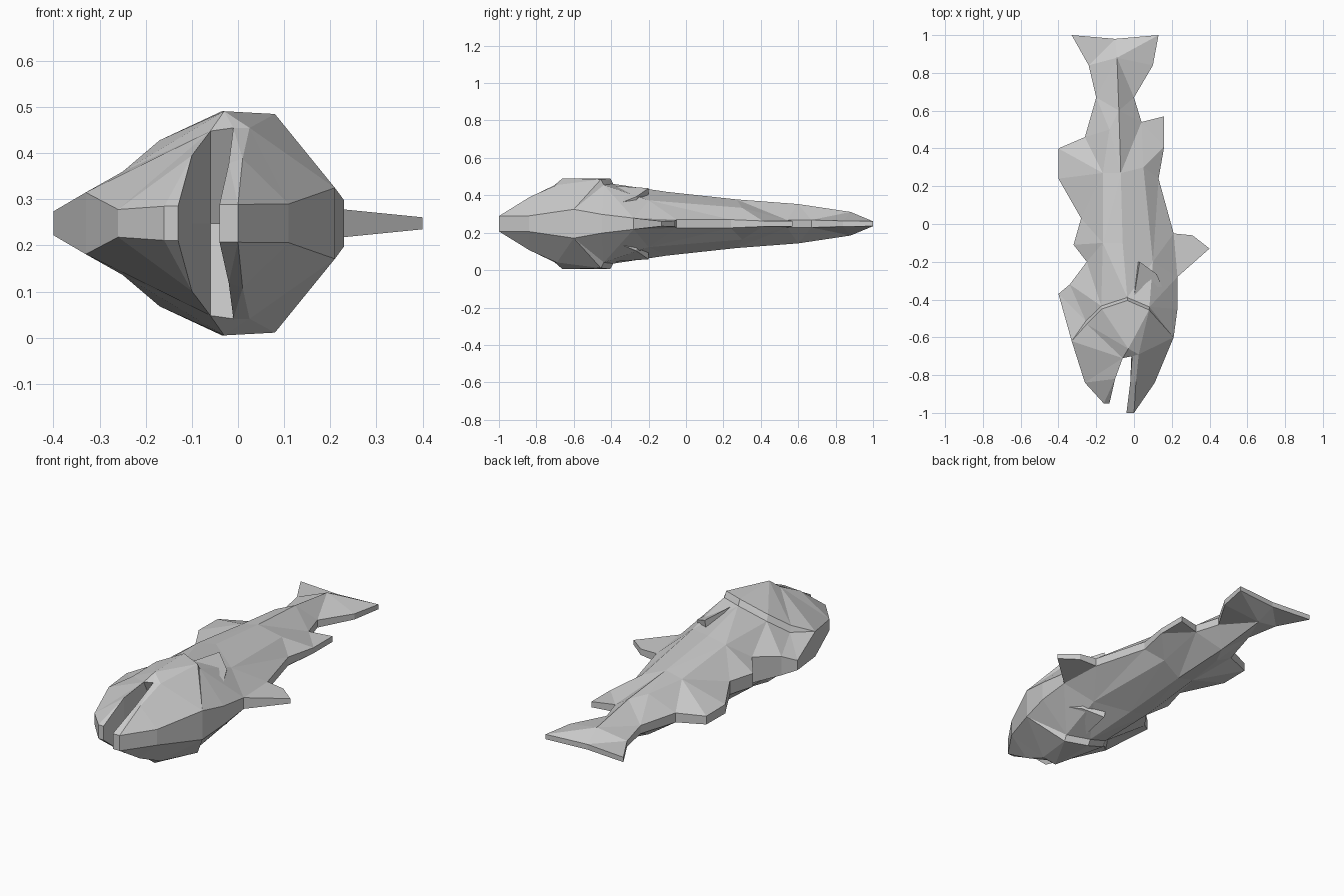
import bpy, bmesh
from mathutils import Vector
from mathutils.geometry import delaunay_2d_cdt

if "Cube" in bpy.data.objects:
    bpy.data.objects.remove(bpy.data.objects["Cube"])

MID = 0.248  # height of the plane of symmetry

# side silhouette of the fish: x, y, half thickness at the rim
outline = [
    # tail and belly side
    (-.33, 1, .013), (-.10, .98, .014), (.13, 1, .013), (.10, .84, .015), (0, .67, .02),
    (.04, .54, .02), (.16, .57, .015), (.16, .41, .015), (.13, .24, .022), (.21, -.05, .022),
    (.31, -.06, .016), (.40, -.13, .013), (.23, -.28, .03), (.23, -.45, .05), (.21, -.60, .077),
    # lower jaw, mouth, upper jaw
    (.11, -.84, .042), (0, -1, .041), (-.04, -1, .041), (-.02, -.84, .13), (-.01, -.70, .207),
    (-.06, -.71, .20), (-.10, -.82, .147), (-.13, -.95, .037), (-.16, -.95, .037),
    (-.26, -.84, .03), (-.33, -.62, .067),
    # dorsal side
    (-.40, -.37, .026), (-.34, -.32, .05), (-.25, -.20, .07), (-.32, -.11, .035),
    (-.28, .03, .035), (-.40, .24, .024), (-.40, .40, .022), (-.26, .46, .025),
    (-.20, .67, .022), (-.24, .84, .015)]
gill = [(-.25, -.53, .112), (-.17, -.45, .18), (-.035, -.405, .243), (.08, -.455, .237)]
gill_step = [(x * 1.02, y + .016, h - .03) for x, y, h in gill]
ridge = [(-.06, -.1, .17), (-.07, .27, .13), (-.08, .6, .105), (-.09, .88, .063)]
flank = [(-.165, -.1, .15), (-.165, .27, .108), (-.13, .5, .108)]
lip = [(.01, -.84, .14), (.025, -.69, .207)]
head = [(-.03, -.66, .243)]
belly = [(.10, -.2, .125), (.05, .3, .085)]

# fish body: triangulated upper half with rim wall, mirrored
pts = list(outline)
n = len(outline)
edges = [(i, (i + 1) % n) for i in range(n)]


def add_line(line, start=None, end=None):
    ids = list(range(len(pts), len(pts) + len(line)))
    pts.extend(line)
    chain = ([] if start is None else [start]) + ids + ([] if end is None else [end])
    edges.extend(zip(chain, chain[1:]))
    return ids


add_line(gill, 25, 14)
step = add_line(gill_step, 25, 14)
add_line(ridge, step[2])
add_line(flank, step[1])
add_line(lip, 16)
add_line(head)
add_line(belly)

co, _, faces, orig, _, _ = delaunay_2d_cdt(
    [Vector(p[:2]) for p in pts], edges, [], 1, 1e-5)
bm = bmesh.new()
by_input = {}
verts = []
for c, src in zip(co, orig):
    v = bm.verts.new((c.x, c.y, pts[src[0]][2] if src else .05))
    verts.append(v)
    for s in src:
        by_input[s] = v
for f in faces:
    bm.faces.new([verts[i] for i in f])
# rim wall, hollowed at the back of the mouth
base = []
for i, (x, y, h) in enumerate(outline):
    dy = .1 if i in (19, 20) else 0
    base.append(bm.verts.new((x, y + dy, 0)))
for i in range(n):
    j = (i + 1) % n
    bm.faces.new((base[j], base[i], by_input[i], by_input[j]))
bm.verts.ensure_lookup_table()
bmesh.ops.delete(bm, geom=[v for v in bm.verts if not v.link_faces], context='VERTS')


def make_object(name, bm):
    me = bpy.data.meshes.new(name)
    bm.to_mesh(me)
    bm.free()
    ob = bpy.data.objects.new(name, me)
    bpy.context.collection.objects.link(ob)
    ob.location.z = MID
    m = ob.modifiers.new("both_sides", 'MIRROR')
    m.use_axis = (False, False, True)
    m.merge_threshold = .0005
    return ob


make_object("fish_body", bm)

# pectoral fins: tilted plates behind the gills
bm = bmesh.new()
top = [(-.005, -.42, .205), (.03, -.20, .19), (.12, -.265, .145), (.20, -.45, .07), (.13, -.5, .13)]
a = [bm.verts.new(p) for p in top]
b = [bm.verts.new((x - .01, y, z - .045)) for x, y, z in top]
bm.faces.new(a)
bm.faces.new(b[::-1])
for i in range(len(a)):
    j = (i + 1) % len(a)
    bm.faces.new((a[i], b[i], b[j], a[j]))
bmesh.ops.recalc_face_normals(bm, faces=bm.faces)
make_object("pectoral_fin", bm)
